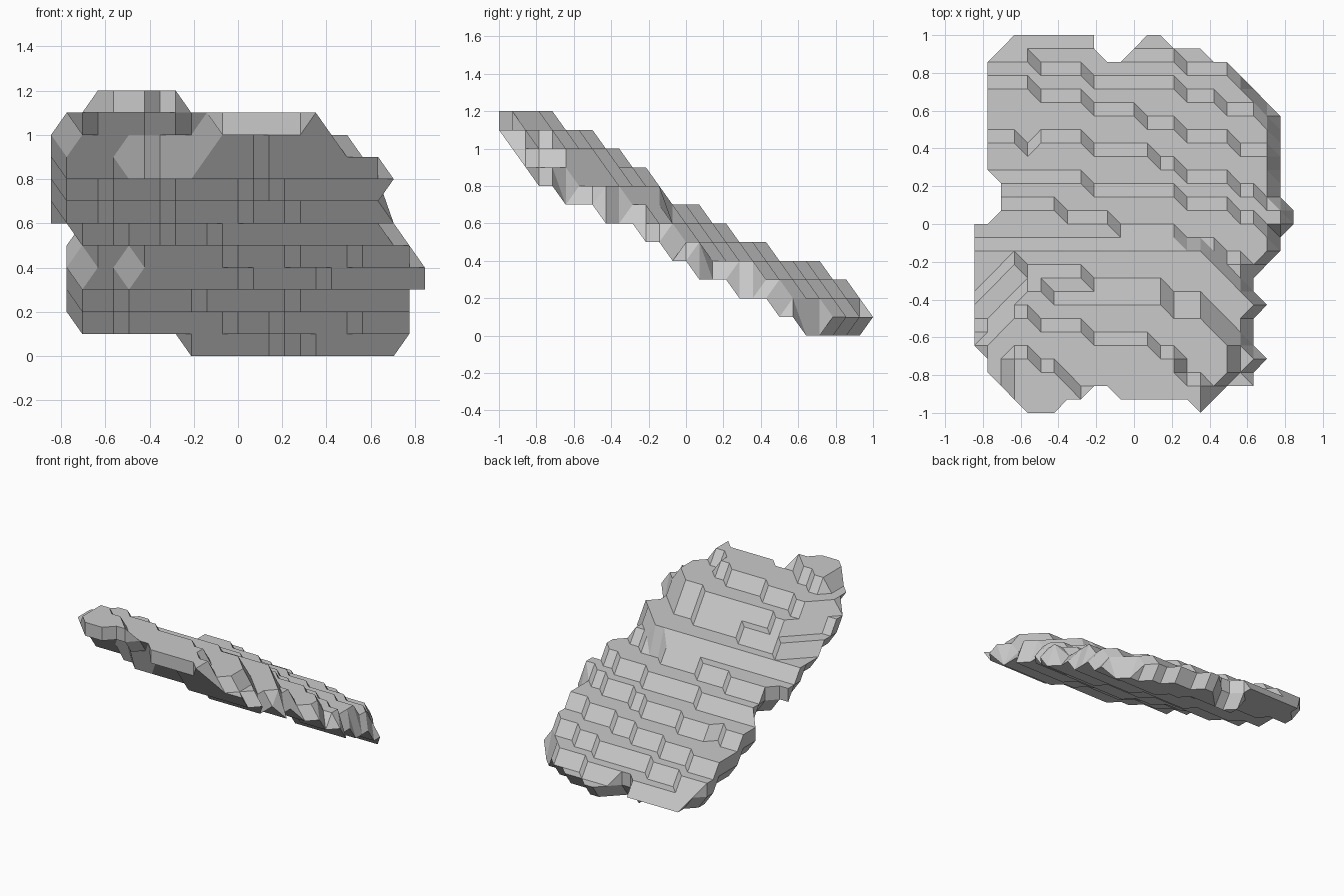
import bpy
import bmesh

default_cube = bpy.data.objects.get("Cube")
if default_cube:
    bpy.data.objects.remove(default_cube, do_unlink=True)

CELL_X = 0.0704    # grid spacing across
CELL_Y = 1 / 14    # grid spacing along the slope
STEP = 0.1         # height of one terrace
HALF = 14          # grid half length

# Footprint: first and last grid column of each row, front to back
LEFT = [-8, -9, -10, -11, -11] + [-12] * 10 + [-10] * 3 + [-11] * 9 + [-10, -9]
RIGHT = [5, 6, 9, 9, 10, 9, 9, 9, 10, 9, 9, 10, 11, 11, 12, 12,
         11, 11, 11, 11, 11, 11, 11, 10, 9, 8, 7, 5, 2]

# Terrace edges: row at the left end, columns where it steps forward, and back
right_run = list(range(5, 9))
TERRACES = [
    (14, [-3, 3, 7, 9], []),
    (13, [-8, -4, 3, 6, 9], []),
    (11, [-8, -4, 0, 3, 7], []),
    (7, [-9, -4, 1, 3, 7, 9], [-8]),
    (4, [-4, 3, 7, 9], []),
    (2, [-6, -2, 3, 6, 8], []),
    (-1, right_run, []),
    (-5, [-9, -4, 2] + right_run, [-12, -11, -10]),
    (-7, [-7, 2, 5, 6, 7, 7, 7], [-11, -10, -9]),
    (-9, [-8, -4, 1, 3, 3, 5, 6, 7], [-12, -11, -10]),
    (-12, [-8, -6, -5, -4, -3], [-10, -10, -10]),
]
# The same for the underside
UNDERSIDE = [
    (12, [-4, 2, 4], []),
    (11, [-8, -1, 2, 7], []),
    (7, [-8, -3, 3], []),
    (4, [-8, 0, 5], []),
    (3, [-7, -1, 3, 7], []),
    (0, [-8, -5, -2], []),
    (-2, [-9, -5, 0, 3], []),
    (-5, [-9, -5, 0, 2], []),
    (-8, [-8, -6, 1], []),
    (-9, [-6, -3, 1], []),
    (-10, [-5, -1, 3], []),
]


def inside(i, j):
    if not -HALF <= j <= HALF:
        return False
    # Notches in the back and front edges
    if j == HALF and -2 <= i <= 0 or j == HALF - 1 and i in (-2, -1):
        return False
    if j == -HALF and -6 < i < 5 or j == 1 - HALF and i in (-3, -2):
        return False
    return LEFT[j + HALF] <= i <= RIGHT[j + HALF]


def level_at(i, j, highest, terraces):
    level = highest
    for row, forward, back in terraces:
        row += sum(i > c for c in back) - sum(i > c for c in forward)
        level -= j >= row
    return level


# Grid cells, with chamfered corners where one point is missing
cells = []
for i in range(-HALF, HALF):
    for j in range(-HALF, HALF):
        corners = [(i, j), (i + 1, j), (i + 1, j + 1), (i, j + 1)]
        cell = [p for p in corners if inside(*p)]
        if len(cell) >= 3:
            cells.append(cell)

edges = {(p, q) for cell in cells for p, q in zip(cell, cell[1:] + cell[:1])}
border = [(p, q) for p, q in edges if (q, p) not in edges]
rim = {p for edge in border for p in edge}

# Heights of both skins, drawn together along the rim
top, under = {}, {}
for p in {p for cell in cells for p in cell}:
    i, j = p
    top[p] = level_at(i, j, 12, TERRACES)
    low = max(level_at(i, j, 11, UNDERSIDE), 1 if i < -3 else 0)
    under[p] = min(low, top[p] - 1)
    if p in rim and i > (5 if j < 0 else 8):
        # The right edge closes to a point at the underside
        under[p] = top[p] = min(low, top[p])
    elif p in rim:
        # The front edge stays blunt, the others narrow upward
        blunt = j <= -13 and -10 < i < 5
        under[p] = min(low + 1, top[p] - blunt)

bm = bmesh.new()
points = {}


def vertex(p, level):
    key = (p, level)
    if key not in points:
        points[key] = bm.verts.new((p[0] * CELL_X, p[1] * CELL_Y, level * STEP))
    return points[key]


def add_face(verts):
    verts = list(dict.fromkeys(verts))
    if len(verts) >= 3 and bm.faces.get(verts) is None:
        bm.faces.new(verts)


def split(cell, heights):
    """Divide a cell along its level diagonal."""
    if len(cell) == 3:
        return [cell]
    a, b, c, d = cell
    if heights[a] == heights[c]:
        return [[a, b, c], [a, c, d]]
    return [[a, b, d], [b, c, d]]


# Top and underside
for cell in cells:
    for tri in split(cell, top):
        add_face([vertex(p, top[p]) for p in tri])
    for tri in split(cell, under):
        add_face([vertex(p, under[p]) for p in reversed(tri)])

# Side walls
for p, q in border:
    add_face([vertex(p, under[p]), vertex(q, under[q]),
              vertex(q, top[q]), vertex(p, top[p])])

bmesh.ops.dissolve_limit(bm, angle_limit=0.01, verts=bm.verts[:], edges=bm.edges[:])
bmesh.ops.recalc_face_normals(bm, faces=bm.faces[:])
mesh = bpy.data.meshes.new("terraced_slab")
bm.to_mesh(mesh)
bm.free()

# Plain stone colour
stone = bpy.data.materials.new("stone_grey")
stone.use_nodes = True
grey = (0.59, 0.59, 0.59, 1)
stone.diffuse_color = grey
stone.node_tree.nodes["Principled BSDF"].inputs["Base Color"].default_value = grey
mesh.materials.append(stone)

slab = bpy.data.objects.new("terraced_slab", mesh)
bpy.context.scene.collection.objects.link(slab)
